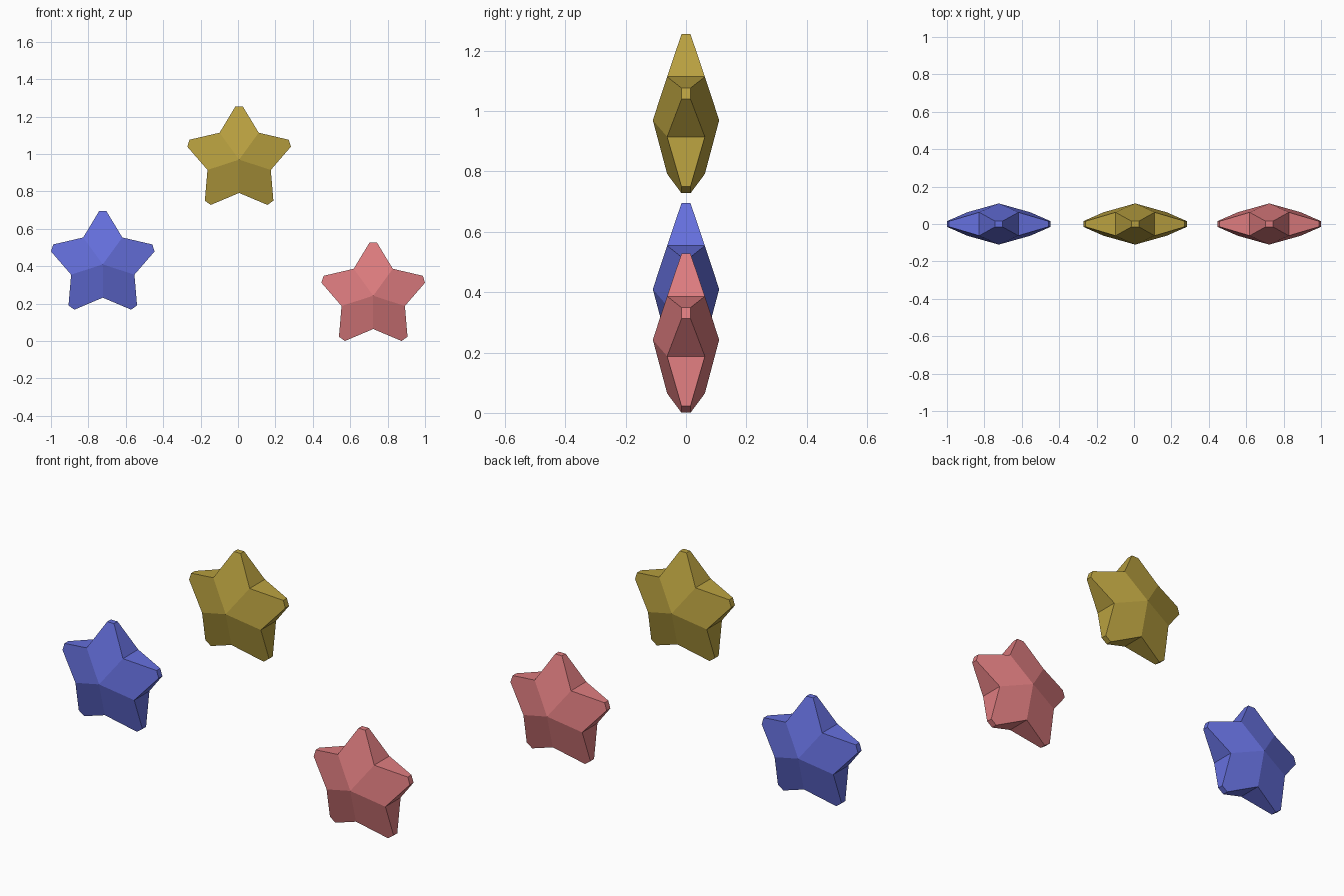
import bpy
import bmesh
from math import sin, cos, pi

if "Cube" in bpy.data.objects:
    bpy.data.objects.remove(bpy.data.objects["Cube"])

# Star proportions (radius, half thickness)
TIP_R, TIP_Y, TIP_HALF = 0.285, 0.015, 0.0195
NOTCH_R, NOTCH_Y = 0.178, 0.0625
PEAK_Y = 0.11


def star(name, x, z, color):
    bm = bmesh.new()

    # Outline: each arm has a notch point and a blunt two-point tip
    outline = []
    for i in range(5):
        a = pi / 2 + i * 2 * pi / 5
        n = a - pi / 5
        outline.append((NOTCH_R * cos(n), NOTCH_Y, NOTCH_R * sin(n)))
        for s in (-1, 1):
            outline.append((TIP_R * cos(a) - s * TIP_HALF * sin(a), TIP_Y,
                            TIP_R * sin(a) + s * TIP_HALF * cos(a)))
    front = [bm.verts.new((px, -py, pz)) for px, py, pz in outline]
    back = [bm.verts.new(p) for p in outline]

    # Flat arm facets meeting at a front and a back peak
    for ring, y in ((front, -PEAK_Y), (back, PEAK_Y)):
        peak = bm.verts.new((0, y, 0))
        for i in range(0, 15, 3):
            bm.faces.new([peak] + [ring[(i + k) % 15] for k in range(4)])

    # Rim between front and back
    for i in range(15):
        j = (i + 1) % 15
        bm.faces.new((front[i], front[j], back[j], back[i]))

    bmesh.ops.recalc_face_normals(bm, faces=bm.faces)
    mesh = bpy.data.meshes.new(name)
    bm.to_mesh(mesh)
    bm.free()

    mat = bpy.data.materials.new(name + "_color")
    mat.diffuse_color = color
    mat.use_nodes = True
    mat.node_tree.nodes["Principled BSDF"].inputs["Base Color"].default_value = mat.diffuse_color
    mesh.materials.append(mat)
    obj = bpy.data.objects.new(name, mesh)
    obj.location = (x, 0, z)
    bpy.context.collection.objects.link(obj)


# Three floating stars
star("blue_star", -0.723, 0.41, (0.13, 0.16, 0.72, 1))
star("yellow_star", 0.006, 0.97, (0.48, 0.35, 0.05, 1))
star("red_star", 0.723, 0.2425, (0.72, 0.20, 0.21, 1))
